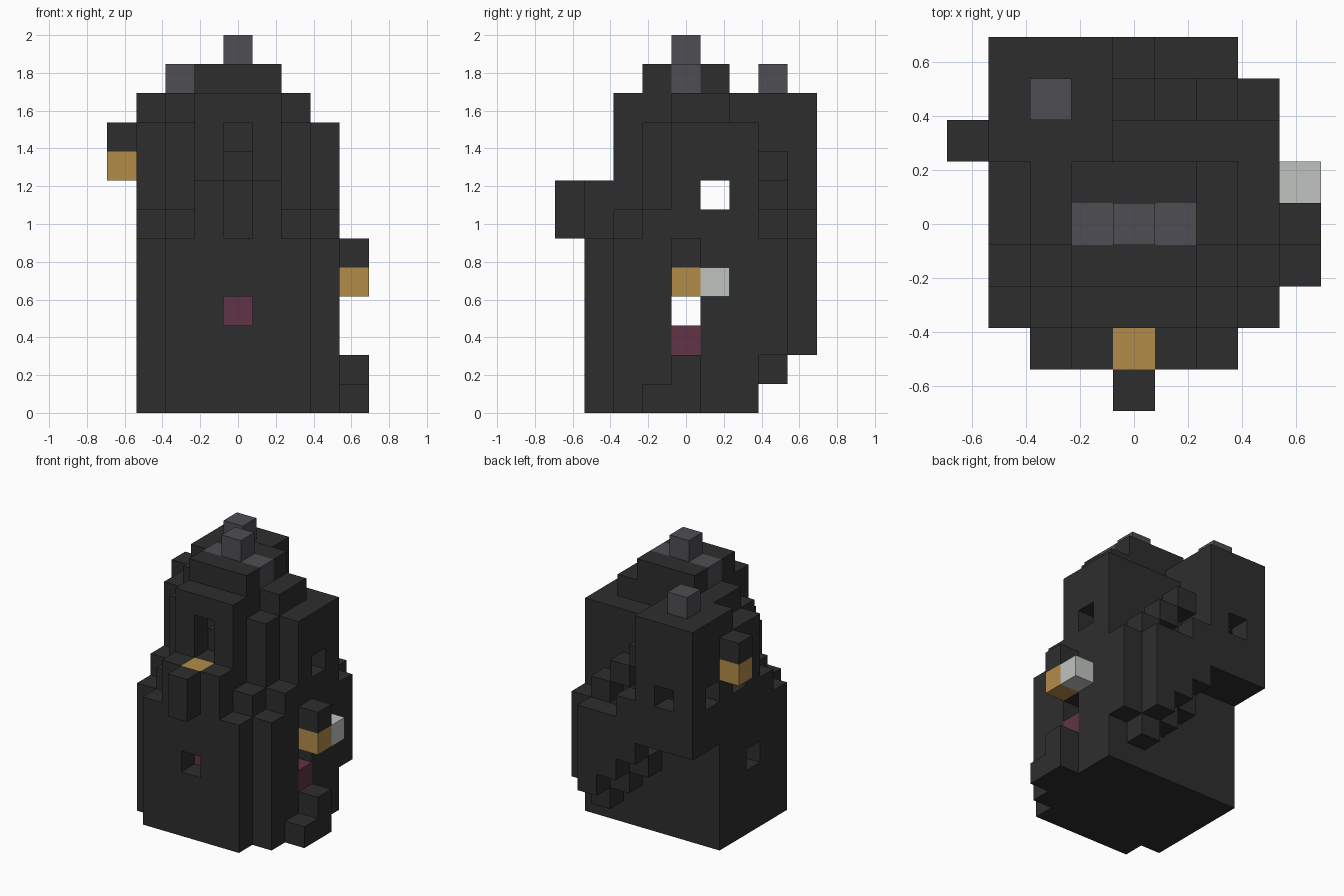
import bpy
import bmesh
from mathutils import Vector

cube = bpy.data.objects.get("Cube")
if cube:
    bpy.data.objects.remove(cube, do_unlink=True)

U = 2 / 13  # edge of one block


def material(name, rgb):
    m = bpy.data.materials.new(name)
    m.use_nodes = True
    m.diffuse_color = (*rgb, 1)
    m.node_tree.nodes["Principled BSDF"].inputs["Base Color"].default_value = (*rgb, 1)
    return m


STONE = material("dark stone", (0.027, 0.027, 0.027))
SLATE = material("grey slate", (0.077, 0.077, 0.088))
GOLD = material("ochre wood", (0.45, 0.262, 0.066))
PALE = material("pale grey", (0.53, 0.545, 0.53))
RED = material("dull red", (0.12, 0.033, 0.061))


def cells(box):
    """Block coordinates inside inclusive ranges (x0, x1, y0, y1, z0, z1)."""
    x0, x1, y0, y1, z0, z1 = box
    return {(x, y, z) for x in range(x0, x1 + 1)
            for y in range(y0, y1 + 1) for z in range(z0, z1 + 1)}


def build(name, mat, fill, cut=()):
    """Fill boxes with blocks, remove the cut boxes, keep only the outer skin."""
    solid = set().union(*map(cells, fill)).difference(*map(cells, cut))
    bm = bmesh.new()
    for c in solid:
        for axis in range(3):
            for sign in (-1, 1):
                n = Vector((0, 0, 0))
                n[axis] = sign
                if tuple(int(a + b) for a, b in zip(c, n)) in solid:
                    continue
                a, b = Vector((0, 0, 0)), Vector((0, 0, 0))
                a[(axis + 1) % 3] = 0.5
                b[(axis + 2) % 3] = 0.5 * sign
                mid = Vector(c) + Vector((0, 0, 0.5)) + n * 0.5
                corners = (mid - a - b, mid + a - b, mid + a + b, mid - a + b)
                bm.faces.new([bm.verts.new(p * U) for p in corners])
    bmesh.ops.remove_doubles(bm, verts=bm.verts, dist=U * 0.01)
    mesh = bpy.data.meshes.new(name)
    bm.to_mesh(mesh)
    bm.free()
    mesh.materials.append(mat)
    obj = bpy.data.objects.new(name, mesh)
    bpy.context.collection.objects.link(obj)


def block(name, mat, x, y, z, top=None):
    build(name, mat, [(x, x, y, y, z, z if top is None else top)])


# Lower storey, hollow, with windows and a doorway
build("lower_storey", STONE,
      [(-3, 3, -2, 2, 0, 5), (-2, 2, -3, -3, 0, 5)],
      [(-2, 2, -1, 1, 1, 4), (0, 0, -3, -2, 3, 3),
       (-3, -3, 0, 0, 3, 3), (3, 3, 0, 0, 2, 3)])
block("door_panel", RED, 3, 0, 2)
block("front_window_curtain", RED, 0, -2, 3)

# Upper storey with stepped front corners, side windows and a front slot
build("upper_storey", STONE,
      [(-3, 3, 0, 2, 6, 9), (-2, 2, -1, -1, 6, 9), (-1, 1, -2, -2, 6, 10),
       (-2, 2, 0, 1, 10, 10), (-1, 1, -1, 1, 10, 10)],
      [(-2, 2, 0, 1, 7, 9), (-1, 1, -1, -1, 7, 9), (0, 0, -2, -2, 8, 9),
       (-3, -3, 1, 1, 7, 7), (3, 3, 1, 1, 7, 7)])
block("slot_sill", STONE, 0, -1, 7, 8)
for side, label in ((-1, "right"), (1, "left")):
    block(label + "_front_ledge", STONE, 2 * side, -2, 6)
    block(label + "_side_ledge", STONE, 3 * side, -1, 6)

# Roof cap with slate ridge and spire
build("roof_cap", STONE, [(-1, 1, -1, 1, 11, 11)], [(-1, 1, 0, 0, 11, 11)])
build("roof_ridge", SLATE, [(-1, 1, 0, 0, 11, 11), (0, 0, 0, 0, 12, 12)])

# Front balcony
build("balcony", STONE, [(-1, 1, -3, -3, 6, 7), (0, 0, -4, -4, 6, 7)],
      [(0, 0, -3, -3, 7, 7)])
block("balcony_floor", GOLD, 0, -3, 7)

# Overhanging rear corner tower with chimney
build("corner_tower", STONE, [(-3, -1, 2, 4, 5, 10)],
      [(-2, -2, 3, 3, 6, 9), (-2, -2, 4, 4, 7, 7), (-3, -3, 3, 3, 7, 7)])
block("tower_chimney", SLATE, -2, 3, 11)

# Enclosed rear stair climbing towards the tower
block("stair_end_wall", STONE, 3, 3, 2, 5)
for step in range(3):
    x = 2 - step
    block(f"stair_floor_{step + 1}", STONE, x, 3, 1 + step)
    block(f"stair_roof_{step + 1}", STONE, x, 3, 6 + step)
    block(f"stair_outer_wall_{step + 1}", STONE, x, 4, 2 + step, max(5, 4 + step))

# Entrance steps, lamps and pale block on the sides
build("entrance_steps", STONE, [(4, 4, -1, -1, 0, 0), (4, 4, 0, 0, 0, 1)])
for label, x, y, z in (("left", 4, 0, 4), ("right", -4, 2, 8)):
    block(label + "_lamp", GOLD, x, y, z)
    block(label + "_lamp_cap", STONE, x, y, z + 1)
block("pale_side_block", PALE, 4, 1, 4)
